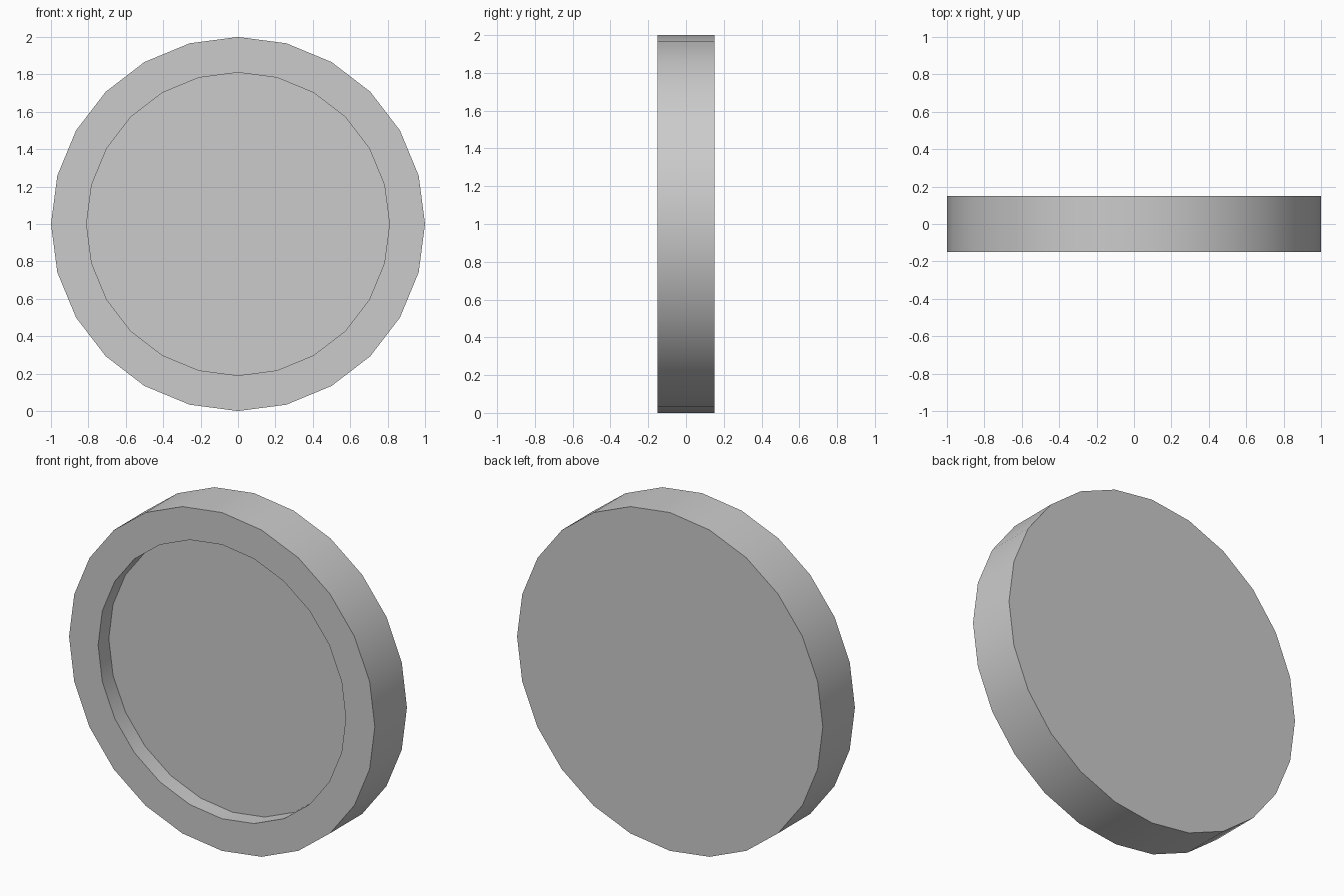
import bpy, bmesh, math

if "Cube" in bpy.data.objects:
    bpy.data.objects.remove(bpy.data.objects["Cube"])

SIDES = 24
# Section of the dish as (radius, y), from back rim to recess floor
SECTION = [(1.0, 0.15), (1.0, -0.15), (0.81, -0.15), (0.81, -0.05)]

bm = bmesh.new()


def ring(radius, y):
    angles = [2 * math.pi * i / SIDES for i in range(SIDES)]
    return [bm.verts.new((radius * math.cos(a), y, 1 + radius * math.sin(a))) for a in angles]


# Back face, outer wall, front rim, recess wall and recess floor
rings = [ring(r, y) for r, y in SECTION]
for a, b in zip(rings, rings[1:]):
    for i in range(SIDES):
        j = (i + 1) % SIDES
        bm.faces.new((a[i], a[j], b[j], b[i]))
bm.faces.new(rings[0])
bm.faces.new(rings[-1])
bmesh.ops.recalc_face_normals(bm, faces=bm.faces)

mesh = bpy.data.meshes.new("recessed_disc")
bm.to_mesh(mesh)
bm.free()
disc = bpy.data.objects.new("recessed_disc", mesh)
bpy.context.collection.objects.link(disc)

# Smooth walls with sharp rims
bpy.context.view_layer.objects.active = disc
disc.select_set(True)
bpy.ops.object.shade_smooth_by_angle(angle=math.radians(30))
